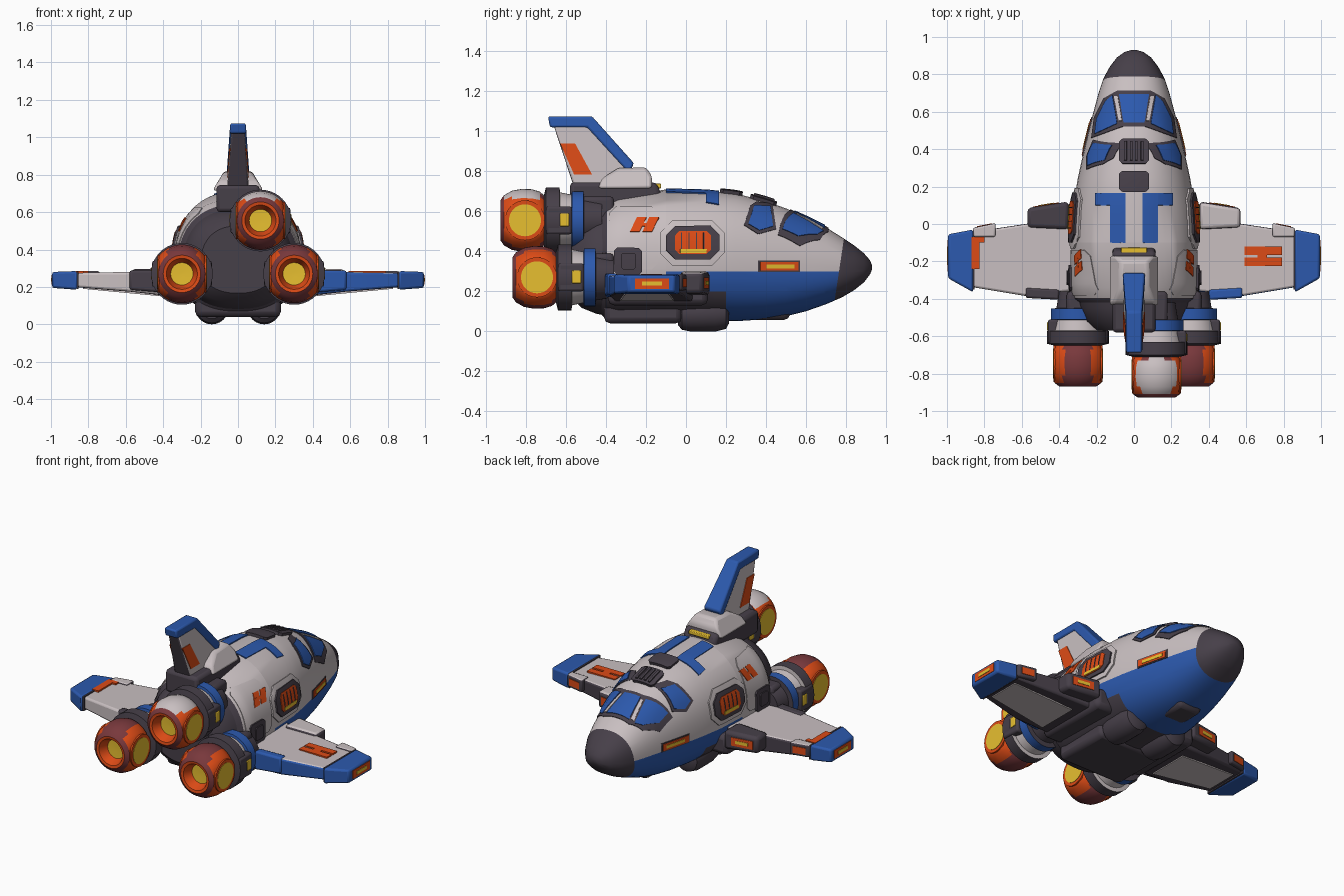
import bpy, bmesh, math
from mathutils import Vector
from mathutils.bvhtree import BVHTree

cube = bpy.data.objects.get("Cube")
if cube:
    bpy.data.objects.remove(cube)

COLOURS = {"off_white": (.58, .52, .53), "blue": (.025, .10, .42), "charcoal": (.062, .05, .066),
           "dark_red": (.19, .04, .045), "orange": (.72, .07, .008), "yellow": (.80, .52, .03)}
MATS = []
WHITE, BLUE, DARK, RED, ORANGE, YELLOW = range(6)
for name, rgb in COLOURS.items():
    m = bpy.data.materials.new(name)
    m.use_nodes = True
    m.diffuse_color = (*rgb, 1)
    m.node_tree.nodes["Principled BSDF"].inputs["Base Color"].default_value = (*rgb, 1)
    MATS.append(m)
PARTS = []


def finish(name, bm, mat=None, bevel=0):
    """Turn a bmesh into a named object; mat is one colour index or a rule on a face."""
    bmesh.ops.recalc_face_normals(bm, faces=bm.faces[:])
    bm.normal_update()
    if mat is not None:
        for f in bm.faces:
            f.material_index = mat(f) if callable(mat) else mat
    me = bpy.data.meshes.new(name)
    bm.to_mesh(me)
    bm.free()
    for m in MATS:
        me.materials.append(m)
    ob = bpy.data.objects.new(name, me)
    bpy.context.collection.objects.link(ob)
    if bevel:
        b = ob.modifiers.new("soft_edges", "BEVEL")
        b.width, b.segments, b.limit_method = bevel, 2, "ANGLE"
    PARTS.append(ob)
    return ob


def loft(rings, ring_mats=None):
    bm = bmesh.new()
    vs = [[bm.verts.new(p) for p in r] for r in rings]
    n = len(rings[0])
    for k, (a, b) in enumerate(zip(vs, vs[1:])):
        for i in range(n):
            f = bm.faces.new((a[i], a[(i + 1) % n], b[(i + 1) % n], b[i]))
            f.material_index = ring_mats[k] if ring_mats else 0
    for r, k in ((vs[0], 0), (vs[-1], -1)):
        bm.faces.new(r).material_index = ring_mats[k] if ring_mats else 0
    return bm


def box(name, x, y, z, mat, bevel=.012):
    rings = [[(a, y[0], z[0]), (a, y[1], z[0]), (a, y[1], z[1]), (a, y[0], z[1])] for a in x]
    return finish(name, loft(rings), mat, bevel)


def prism(name, outline, half, mat, bevel=0):
    """Side outline in y and z, given a half width that depends on height."""
    rings = [[(s * half(z), y, z) for y, z in outline] for s in (-1, 1)]
    return finish(name, loft(rings), mat, bevel)


def slab(name, sections, mat, bevel=0):
    """Wing-like solid from sections: x, trailing y, leading y, low z, high z."""
    return finish(name, loft([[(x, t, lo), (x, l, lo), (x, l, hi), (x, t, hi)]
                              for x, t, l, lo, hi in sections]), mat, bevel)


# Hull: sections of y, half width, top, bottom
SECTIONS = [(-.46, .24, .57, .12), (-.40, .32, .64, .06), (-.34, .337, .67, .05), (-.1, .335, .71, .05),
            (.1, .325, .705, .05), (.25, .30, .69, .05), (.4, .267, .65, .06), (.5, .243, .615, .075),
            (.6, .217, .57, .10), (.7, .19, .52, .135), (.78, .163, .47, .17), (.84, .13, .43, .205),
            (.89, .092, .39, .245), (.92, .05, .355, .285), (.93, .015, .33, .31)]


def hull_ring(y, w, top, bot, n=48):
    mid = bot + .44 * (top - bot)
    pts = []
    for i in range(n):
        a = 2 * math.pi * (i + .5) / n
        c, s = math.cos(a), math.sin(a)
        x = math.copysign(abs(c) ** .87, c) * w
        z = math.copysign(abs(s) ** .87, s) * ((top - mid) if s > 0 else (mid - bot))
        pts.append((x, y, mid + z))
    return pts


def hull_colour(f):
    c = f.calc_center_median()
    if c.y - .15 * (c.z - .3) > .765 or c.y < -.395:
        return DARK
    if c.y > -.1 and c.z < .3 and (c.y > .2 or c.z > .2):
        return BLUE
    return DARK if c.z < .2 else WHITE


def cut(bm, co, no):
    bmesh.ops.bisect_plane(bm, geom=bm.verts[:] + bm.edges[:] + bm.faces[:], plane_co=co, plane_no=no)


hull = loft([hull_ring(*s) for s in SECTIONS])
for co, no in (((0, .765, .3), (0, 1, -.15)), ((0, 0, .3), (0, 0, 1)), ((0, 0, .2), (0, 0, 1)),
               ((0, .2, 0), (0, 1, 0)), ((0, -.1, 0), (0, 1, 0)), ((0, -.395, 0), (0, 1, 0))):
    cut(hull, co, no)
bmesh.ops.recalc_face_normals(hull, faces=hull.faces[:])
hull.normal_update()
TREE = BVHTree.FromBMesh(hull)
AXIS = Vector((0, 0, .35))
finish("hull", hull, hull_colour)


def outward(p):
    """Hull normal near a point, always facing away from the middle of the hull."""
    n = TREE.find_nearest(p)[1]
    return n if n.dot(Vector((p.x, 0, p.z)) - AXIS) > 0 else -n


def plate(name, outline, mat, h=.008, side=0):
    """Panel laid on the hull: side 0 is from above (x, y), else from that side (y, z)."""
    bm = bmesh.new()
    bm.faces.new([bm.verts.new((u, v, 0)) for u, v in outline])
    for axis in (0, 1):
        vals = [p[axis] for p in outline]
        t = min(vals) + .03
        while t < max(vals) - .005:
            d = Vector((1, 0, 0)) if axis == 0 else Vector((0, 1, 0))
            cut(bm, d * t, d)
            t += .03
    for v in bm.verts:
        start = Vector((side * 2, v.co.x, v.co.y)) if side else Vector((v.co.x, v.co.y, 2))
        hit = TREE.ray_cast(start, Vector((-side, 0, 0 if side else -1)))[0]
        v.co = hit or TREE.find_nearest(Vector((side * .2, v.co.x, v.co.y)) if side
                                        else Vector((v.co.x, v.co.y, .6)))[0]
    ext = bmesh.ops.extrude_face_region(bm, geom=bm.faces[:])["geom"]
    for v in [g for g in ext if isinstance(g, bmesh.types.BMVert)]:
        v.co += outward(v.co) * h
    return finish(name, bm, mat)


def rect(a, b, c, d, skew=0):
    return [(a, c), (b, c), (b + skew, d), (a + skew, d)]


def octagon(a, b, c, d, k):
    return [(a + k, c), (b - k, c), (b, c + k), (b, d - k), (b - k, d), (a + k, d), (a, d - k), (a, c + k)]


# Cockpit glass and roof panels
plate("windshield_frame", [(-.225, .46), (-.06, .52), (.06, .52), (.225, .46), (.21, .57), (.16, .67),
                           (.09, .71), (-.09, .71), (-.16, .67), (-.21, .57)], DARK, .005)
plate("windshield_centre", [(-.055, .54), (.055, .54), (.078, .69), (-.078, .69)], BLUE, .009)
for i, (a, b) in enumerate(((.32, .45), (.17, .28))):
    plate(f"roof_vent_{i}", octagon(-.075, .075, a, b, .015), DARK, .018)
for i in range(4):
    plate(f"roof_vent_slat_{i}", rect(-.05 + i * .028, -.036 + i * .028, .335, .435), DARK, .026)

for s, tag in ((1, "left"), (-1, "right")):
    def top(name, pts, mat, h):
        plate(f"{tag}_{name}", [(s * x, y) for x, y in pts], mat, h)

    def flank(name, pts, mat, h=.005):
        plate(f"{tag}_{name}", pts, mat, h, s)

    top("windshield_glint", [(.064, .55), (.08, .55), (.104, .68), (.084, .68)], WHITE, .0085)
    top("windshield_pane", [(.088, .535), (.205, .48), (.195, .56), (.148, .655), (.112, .685)], BLUE, .009)
    top("roof_stripe", rect(.045, .125, -.1, .165), BLUE, .007)
    top("roof_stripe_arm", rect(.125, .205, .1, .165), BLUE, .007)
    flank("window_frame", [(.29, .53), (.32, .625), (.35, .645), (.43, .635), (.45, .51), (.36, .485)], DARK)
    flank("window", [(.31, .535), (.34, .625), (.42, .62), (.433, .522), (.365, .503)], BLUE, .009)
    # Side hatch with glowing grille
    flank("hatch_surround", octagon(-.13, .19, .33, .55, .06), WHITE, .01)
    flank("hatch_frame", octagon(-.1, .165, .36, .52, .045), DARK, .02)
    flank("hatch_grille", octagon(-.055, .12, .385, .495, .02), ORANGE, .024)
    flank("hatch_glow", rect(-.03, .1, .39, .41), YELLOW, .027)
    for i in range(4):
        flank(f"hatch_bar_{i}", rect(-.026 + i * .037, -.021 + i * .037, .41, .485), DARK, .027)
    # Flank markings and lights
    flank("aft_panel", octagon(-.38, -.14, .31, .62, .03), WHITE, .005)
    for i in range(2):
        flank(f"marking_{i}", rect(-.28 + i * .062, -.232 + i * .062, .495, .565, .035), ORANGE, .0095)
    flank("marking_link", rect(-.25, -.16, .522, .538), ORANGE, .0095)
    flank("aft_port", octagon(-.355, -.22, .285, .415, .015), DARK, .016)
    flank("aft_port_cover", octagon(-.325, -.25, .31, .39, .01), DARK, .024)
    flank("bow_light_frame", rect(.36, .57, .297, .353), DARK, .004)
    flank("bow_light", rect(.37, .56, .304, .346), ORANGE, .007)
    flank("bow_light_glow", rect(.4, .54, .315, .334), YELLOW, .0095)

    # Wing
    slab(f"{tag}_wing", [(s * .26, -.35, .05, .14, .285), (s * .58, -.385, 0, .175, .28),
                         (s * .88, -.335, -.045, .2, .275)],
         lambda f: WHITE if f.normal.z > .5 else BLUE if f.normal.y < -.5 and s > 0 else
         WHITE if f.normal.y < -.5 else DARK, .012)
    slab(f"{tag}_wing_under_panel", [(s * .42, -.33, -.06, .151, .2), (s * .83, -.3, -.09, .19, .22)], WHITE)
    slab(f"{tag}_wing_tip", [(s * .86, -.365, -.03, .185, .285), (s * .994, -.29, -.055, .195, .28)], BLUE, .012)
    box(f"{tag}_tip_light", (s * .98, s * .997), (-.255, -.085), (.212, .265), ORANGE, 0)
    box(f"{tag}_tip_light_glow", (s * .98, s * 1.0), (-.22, -.12), (.228, .248), YELLOW, 0)
    slab(f"{tag}_wing_seam", [(s * .852, -.35, -.035, .19, .282), (s * .862, -.35, -.035, .19, .282)], DARK)
    slab(f"{tag}_leading_pod", [(s * .35, -.03, .12, .18, .3), (s * .57, -.02, .085, .19, .295)],
         lambda f: WHITE if s > 0 and f.normal.z > .5 else DARK, .02)
    slab(f"{tag}_outer_pod", [(s * .74, -.07, .005, .205, .285), (s * .86, -.07, -.02, .205, .285)],
         lambda f: WHITE if f.normal.z > .5 else DARK, .01)
    slab(f"{tag}_pod_light", [(s * .4, .07, .116, .215, .268), (s * .54, .05, .093, .215, .268)], ORANGE)
    slab(f"{tag}_pod_glow", [(s * .43, .07, .114, .232, .252), (s * .51, .05, .101, .232, .252)], YELLOW)
    slab(f"{tag}_outer_light", [(s * .76, -.04, .004, .222, .265), (s * .84, -.05, -.012, .222, .265)], ORANGE)
    slab(f"{tag}_flap", [(s * .4, -.405, -.35, .17, .29), (s * .58, -.395, -.34, .185, .288)],
         BLUE if s > 0 else DARK, .012)
    box(f"{tag}_wing_root", (s * .2, s * .37), (-.39, .11), (.13, .26), DARK, .03)

    # Landing gear pods
    rings = [[(s * .14 + r * math.cos(a), y, .09 + r * math.sin(a)) for a in
              [2 * math.pi * i / 24 for i in range(24)]]
             for y, r in ((-.04, .06), (-.02, .082), (.02, .09), (.15, .09), (.2, .078), (.215, .05))]
    finish(f"{tag}_gear_pod", loft(rings), DARK)

# Wing markings
for i in range(2):
    box(f"left_wing_stripe_{i}", (.59, .79), (-.165 - i * .06, -.12 - i * .06), (.27, .286), ORANGE, 0)
box("left_wing_stripe_link", (.66, .71), (-.19, -.15), (.27, .286), ORANGE, 0)
box("right_wing_stripe", (-.87, -.825), (-.24, -.07), (.27, .286), ORANGE, 0)
box("right_wing_stripe_foot", (-.87, -.8), (-.1, -.07), (.27, .286), ORANGE, 0)

# Nose gear door and belly
box("nose_gear_door", (-.085, .085), (.33, .52), (.057, .13), DARK, .03)
box("belly_block", (-.23, .23), (-.41, -.02), (.04, .2), DARK, .03)

# Tail fin and its pylon
half = lambda z: .034 + (1.07 - z) * .07
prism("fin", [(-.56, .72), (-.665, 1.04), (-.49, 1.04), (-.29, .82), (-.24, .72)], half,
      lambda f: DARK if f.normal.y < -.7 else WHITE, .01)
prism("fin_edge", [(-.68, 1.02), (-.69, 1.075), (-.47, 1.075), (-.26, .84), (-.285, .79), (-.495, 1.02)],
      lambda z: half(z) + .008, BLUE, .01)
prism("fin_marking", [(-.63, .94), (-.555, .94), (-.47, .785), (-.56, .785)], lambda z: half(z) + .004, ORANGE)
prism("pylon", [(-.58, .6), (-.58, .745), (-.15, .745), (-.12, .68), (-.2, .6)],
      lambda z: .115, DARK, .02)
prism("pylon_cap", [(-.44, .715), (-.42, .765), (-.34, .815), (-.2, .82), (-.17, .775), (-.17, .715)],
      lambda z: .135 - max(0, z - .73) * .7, WHITE, .015)
box("pylon_light", (-.07, .07), (-.19, -.125), (.715, .738), YELLOW, .004)

# Aft bulkhead
rings = [[(x * k, y, .34 + (z - .34) * k) for x, _, z in hull_ring(*SECTIONS[1])]
         for y, k in ((-.38, .95), (-.45, .9), (-.52, .8), (-.57, .62))]
finish("aft_bulkhead", loft(rings), DARK)

# Engines: stacked rings of distance along the axis, radius, colour of the next band
PROFILE = [(-.36, .10, DARK), (-.45, .115, DARK), (-.452, .145, BLUE), (-.51, .145, BLUE), (-.512, .128, WHITE),
           (-.57, .14, WHITE), (-.572, .165, DARK), (-.64, .165, DARK), (-.65, .125, RED), (-.67, .143, RED),
           (-.71, .155, RED), (-.76, .157, RED), (-.81, .148, RED), (-.85, .125, RED), (-.868, .1, ORANGE),
           (-.865, .083, ORANGE), (-.81, .06, YELLOW), (-.808, .01, YELLOW)]
ANG = [2 * math.pi * i / 40 for i in range(40)]
for tag, ex, ez, dy in (("left", .3, .27, 0), ("right", -.3, .27, 0), ("upper", .12, .555, -.06)):
    # Nozzle bulbs are flattened on both flanks
    rings = [[(ex + max(-.128, min(.128, r * math.cos(a))) if y < -.645 else ex + r * math.cos(a),
               y + dy, ez + r * math.sin(a)) for a in ANG] for y, r, _ in PROFILE]
    ob = finish(f"{tag}_engine", loft(rings, [p[2] for p in PROFILE]))
    for p in ob.data.polygons:
        if p.material_index == RED:
            if tag == "upper" and p.normal.z > .72:
                p.material_index = WHITE
            elif abs(p.center.x - ex) > .075 and abs(p.center.y - dy + .75) < .1:
                p.material_index = ORANGE
    for s in (-1, 1):
        for part, r, out, m in (("rim", .1, .1305, ORANGE), ("glow", .08, .133, YELLOW)):
            port = [[(ex + s * x, -.745 + dy + r * math.cos(a), ez + r * math.sin(a)) for a in ANG]
                    for x in (.09, out)]
            finish(f"{tag}_engine_port_{part}_{s}", loft(port), m)
        cx = ex + s * .13
        box(f"{tag}_engine_clamp_{s}", (cx - .03, cx + .03), (-.64 + dy, -.51 + dy),
            (ez - .07, ez + .07), DARK, .012)
        box(f"{tag}_engine_lamp_{s}", (cx - .035, cx + .035), (-.57 + dy, -.525 + dy),
            (ez - .03, ez + .035), YELLOW, .004)
    box(f"{tag}_engine_strut", (ex - .06, ex + .06), (-.5 + dy, -.36), (ez - .08, ez + .12), DARK, .02)

# Smooth shading with sharp creases
for ob in bpy.context.selected_objects:
    ob.select_set(False)
for ob in PARTS:
    ob.select_set(True)
bpy.context.view_layer.objects.active = PARTS[0]
bpy.ops.object.shade_smooth_by_angle(angle=math.radians(35))
